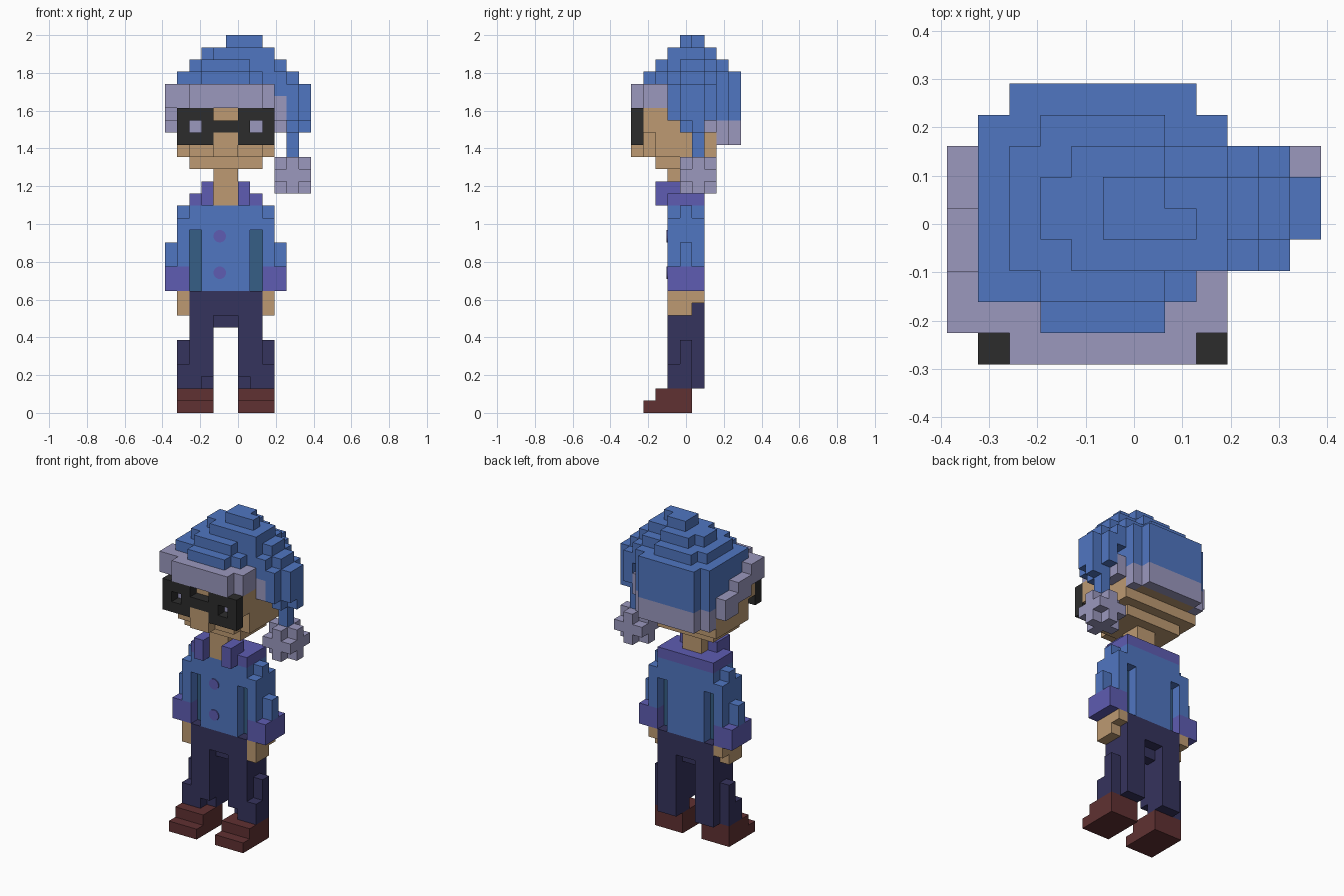
import bpy, bmesh, math
from mathutils import Vector

old = bpy.data.objects.get("Cube")
if old:
    bpy.data.objects.remove(old, do_unlink=True)

U = 2 / 31                      # block size
ORIGIN = Vector((-6, -4.5, 0))  # grid is 12 x 9 x 31 blocks


def lin(c):
    c /= 255
    return c / 12.92 if c < 0.04045 else ((c + 0.055) / 1.055) ** 2.4


COLOURS = {
    "blue": (80, 118, 193), "lavender": (155, 152, 190), "skin": (189, 154, 114),
    "black": (44, 44, 44), "purple": (94, 92, 178), "teal": (54, 94, 134),
    "navy": (53, 51, 93), "brown": (96, 49, 50),
}
MATS = {}
for name, rgb in COLOURS.items():
    m = bpy.data.materials.new(name)
    m.use_nodes = True
    col = [lin(c) for c in rgb] + [1]
    m.diffuse_color = col
    bsdf = m.node_tree.nodes["Principled BSDF"]
    bsdf.inputs["Base Color"].default_value = col
    bsdf.inputs["Roughness"].default_value = 0.8
    MATS[name] = m

cells = {}  # block position -> (part, colour); later boxes replace earlier ones


def box(part, colour, x0, x1, y0, y1, z0, z1, mirror=None):
    """Fill a block range; mirror gives the part name of the copy about x = 5."""
    for x in range(x0, x1):
        for y in range(y0, y1):
            for z in range(z0, z1):
                cells[x, y, z] = (part, colour)
                if mirror:
                    cells[9 - x, y, z] = (mirror, colour)


def cut(x0, x1, y0, y1, z0, z1, mirror=True):
    for x in range(x0, x1):
        for y in range(y0, y1):
            for z in range(z0, z1):
                cells.pop((x, y, z), None)
                if mirror:
                    cells.pop((9 - x, y, z), None)


# Shoes with a stepped toe
box("left_shoe", "brown", 6, 9, 1, 5, 0, 1, "right_shoe")
box("left_shoe", "brown", 6, 9, 2, 5, 1, 2, "right_shoe")

# Trousers: hips, legs, outer thickening, inner ankle notch
box("trousers", "navy", 2, 8, 3, 6, 8, 10)
box("trousers", "navy", 4, 6, 4, 5, 7, 8)
box("trousers", "navy", 6, 8, 3, 6, 2, 8, "trousers")
box("trousers", "navy", 8, 9, 4, 5, 2, 6, "trousers")
box("trousers", "navy", 8, 9, 3, 4, 2, 4, "trousers")
cut(6, 7, 3, 4, 2, 3)

# Shirt with recessed side panels
box("shirt", "blue", 3, 7, 3, 6, 10, 17)
box("shirt", "blue", 2, 8, 3, 6, 15, 17)
box("shirt", "teal", 7, 8, 4, 5, 10, 15, "shirt")

# Arms, cuffs and hands
box("left_arm", "blue", 8, 9, 3, 6, 10, 16, "right_arm")
box("left_arm", "blue", 8, 9, 4, 5, 16, 17, "right_arm")
box("left_arm", "blue", 9, 10, 4, 5, 12, 14, "right_arm")
box("left_cuff", "purple", 8, 10, 3, 6, 10, 12, "right_cuff")
box("left_hand", "skin", 8, 9, 3, 5, 8, 10, "right_hand")
box("left_hand", "skin", 8, 9, 5, 6, 9, 10, "right_hand")

# Collar with raised points
box("collar", "purple", 2, 8, 3, 6, 17, 18)
box("collar", "purple", 6, 7, 2, 4, 17, 19, "collar")

# Neck and head
box("neck", "skin", 4, 6, 3, 5, 17, 20)
box("head", "skin", 2, 8, 2, 6, 20, 21)
box("head", "skin", 1, 9, 2, 7, 21, 27)
box("head", "skin", 2, 8, 1, 8, 22, 27)
box("head", "skin", 2, 8, 1, 2, 21, 22)
box("head", "skin", 1, 9, 1, 2, 23, 26)
box("nose", "skin", 4, 6, 0, 1, 21, 23)

# Glasses with small recessed eyes
box("glasses", "black", 6, 9, 0, 1, 22, 25, "glasses")
box("glasses", "black", 4, 6, 0, 1, 23, 24)
cut(7, 8, 0, 1, 23, 24)
box("left_eye", "lavender", 7, 8, 1, 2, 23, 24, "right_eye")

# Cap body, rounded in plan
box("cap", "blue", 1, 9, 3, 8, 25, 28)
box("cap", "blue", 1, 8, 2, 3, 27, 28)
box("cap", "blue", 3, 7, 1, 2, 27, 28)
box("cap", "blue", 2, 8, 8, 9, 24, 28)
box("cap", "blue", 1, 9, 7, 8, 24, 25)
# Cap crown
box("cap", "blue", 2, 9, 3, 7, 28, 29)
box("cap", "blue", 3, 7, 2, 8, 28, 29)
box("cap", "blue", 3, 8, 4, 6, 29, 30)
box("cap", "blue", 4, 9, 3, 6, 29, 30)
box("cap", "blue", 4, 7, 6, 7, 29, 30)
box("cap", "blue", 5, 7, 4, 6, 30, 31)
box("cap", "blue", 7, 8, 4, 5, 30, 31)

# Fur brim, high in front and low at the back
box("brim", "lavender", 2, 8, 0, 1, 25, 27)
box("brim", "lavender", 1, 9, 1, 3, 25, 27)
box("brim", "lavender", 0, 1, 1, 3, 25, 27)
box("brim", "lavender", 0, 1, 3, 5, 24, 26, "brim")
box("brim", "lavender", 0, 1, 5, 7, 23, 25, "brim")
box("brim", "lavender", 1, 2, 7, 8, 22, 24, "brim")
box("brim", "lavender", 2, 8, 8, 9, 22, 24)

# Drooping cap tail
box("cap_tail", "blue", 9, 10, 3, 7, 26, 28)
box("cap_tail", "blue", 9, 10, 4, 6, 28, 29)
box("cap_tail", "blue", 10, 11, 3, 7, 24, 27)
box("cap_tail", "blue", 10, 11, 4, 6, 23, 28)
box("cap_tail", "blue", 11, 12, 4, 6, 24, 27)
box("cap_tail", "blue", 11, 12, 5, 6, 23, 24)
box("cap_tail", "blue", 10, 11, 5, 6, 21, 23)

# Pompom without its eight corners
box("pompom", "lavender", 9, 12, 4, 7, 18, 21)
for cx in (9, 11):
    for cy in (4, 6):
        for cz in (18, 20):
            cut(cx, cx + 1, cy, cy + 1, cz, cz + 1, False)


# Build one mesh per part from the exposed block sides
def build(part):
    own = {c: col for c, (p, col) in cells.items() if p == part}
    names = sorted(set(own.values()))
    bm = bmesh.new()
    for c, col in own.items():
        for axis in range(3):
            for s in (-1, 1):
                n = Vector((0, 0, 0))
                n[axis] = s
                if tuple(int(a + b) for a, b in zip(c, n)) in cells:
                    continue
                a, b = Vector((0, 0, 0)), Vector((0, 0, 0))
                a[(axis + 1) % 3] = 0.5
                b[(axis + 2) % 3] = 0.5 * s
                mid = Vector(c) + Vector((0.5, 0.5, 0.5)) + n * 0.5 + ORIGIN
                ring = (mid - a - b, mid + a - b, mid + a + b, mid - a + b)
                f = bm.faces.new([bm.verts.new(v * U) for v in ring])
                f.material_index = names.index(col)
    bmesh.ops.remove_doubles(bm, verts=bm.verts, dist=U * 0.01)
    bmesh.ops.dissolve_limit(bm, angle_limit=0.01, verts=bm.verts,
                             edges=bm.edges, delimit={'MATERIAL'})
    me = bpy.data.meshes.new(part)
    bm.to_mesh(me)
    bm.free()
    for nm in names:
        me.materials.append(MATS[nm])
    bpy.context.collection.objects.link(bpy.data.objects.new(part, me))


for part in sorted({p for p, _ in cells.values()}):
    build(part)

# Round shirt buttons
for i, z in enumerate((11.5, 14.5)):
    bpy.ops.mesh.primitive_cylinder_add(
        vertices=24, radius=0.033, depth=0.008,
        location=(-1.5 * U, -1.5 * U - 0.002, z * U), rotation=(math.pi / 2, 0, 0))
    button = bpy.context.object
    button.name = f"button_{i + 1}"
    button.data.materials.append(MATS["purple"])
